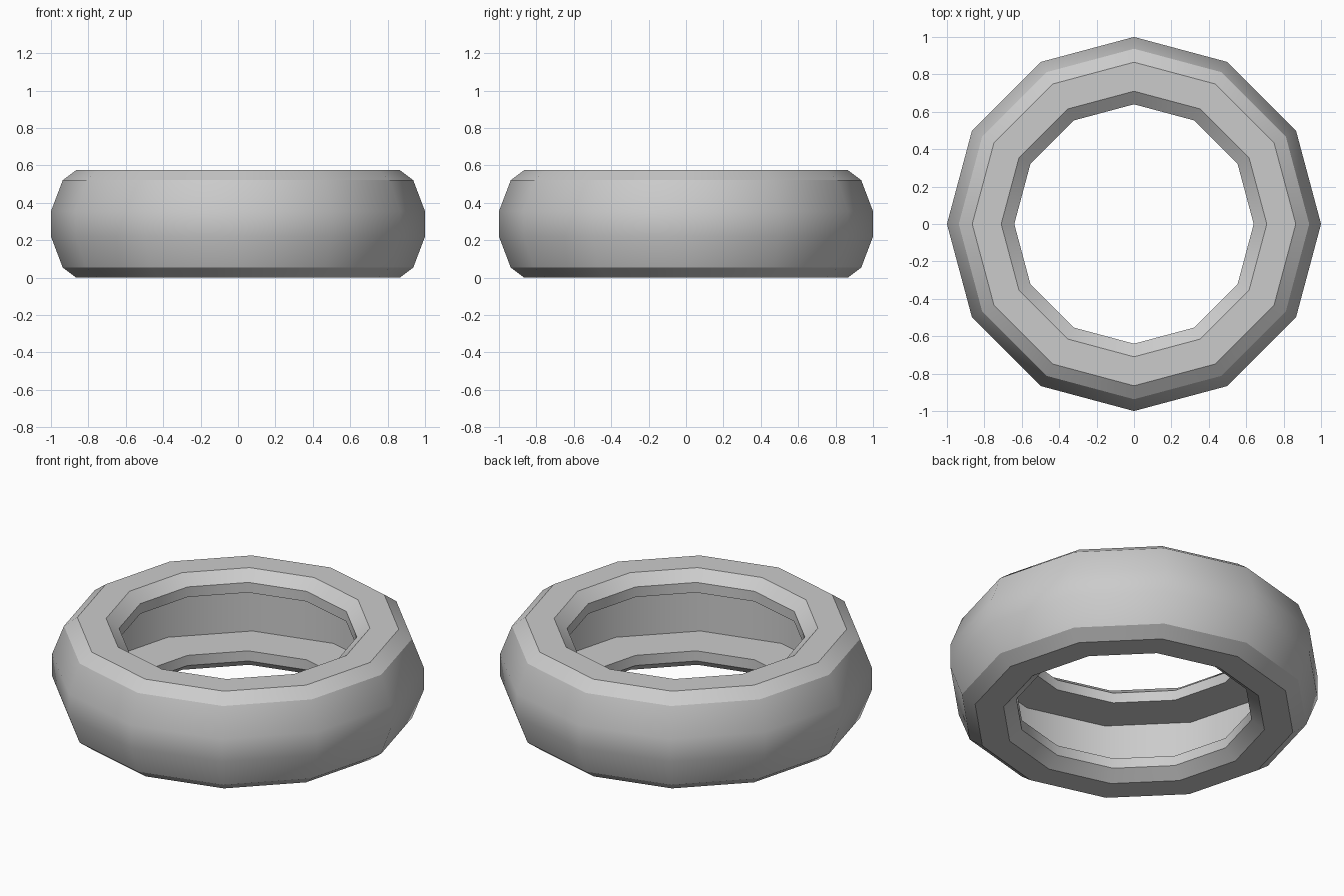
import bpy
import bmesh
from math import tau
from mathutils import Vector

cube = bpy.data.objects.get("Cube")
if cube:
    bpy.data.objects.remove(cube)

SIDES = 12
HEIGHT = 0.575
CROWN = 1.0

# Upper half of the hollow cross-section (radius, z), from the tread inwards
upper = [(CROWN, 0.355), (0.937, 0.521), (0.865, HEIGHT), (0.71, HEIGHT),
         (0.64, 0.52), (0.64, 0.46), (0.893, 0.46)]
profile = upper + [(r, HEIGHT - z) for r, z in reversed(upper)]

# Grey rubber
rubber = bpy.data.materials.new("grey_rubber")
rubber.use_nodes = True
grey = (0.6, 0.6, 0.6, 1.0)
rubber.diffuse_color = grey
rubber.node_tree.nodes["Principled BSDF"].inputs["Base Color"].default_value = grey

# Sweep the closed cross-section around the vertical axis
bm = bmesh.new()
ring = [bm.verts.new((r, 0, z)) for r, z in profile]
edges = [bm.edges.new((a, b)) for a, b in zip(ring, ring[1:] + ring[:1])]
bmesh.ops.spin(bm, geom=ring + edges, cent=(0, 0, 0), axis=(0, 0, 1),
               angle=tau, steps=SIDES, use_merge=True, use_duplicate=False)
bmesh.ops.remove_doubles(bm, verts=bm.verts, dist=0.0005)
bmesh.ops.recalc_face_normals(bm, faces=bm.faces)

# Smooth around the ring and over the crown, crisp at the other ring edges
for face in bm.faces:
    face.smooth = True
for edge in bm.edges:
    a, b = (v.co for v in edge.verts)
    runs_around = abs(a.z - b.z) < 0.001 and abs(a.xy.length - b.xy.length) < 0.001
    edge.smooth = not runs_around or a.xy.length > CROWN - 0.01

mesh = bpy.data.meshes.new("tire")
bm.to_mesh(mesh)
bm.free()
mesh.materials.append(rubber)
tire = bpy.data.objects.new("tire", mesh)
bpy.context.collection.objects.link(tire)
